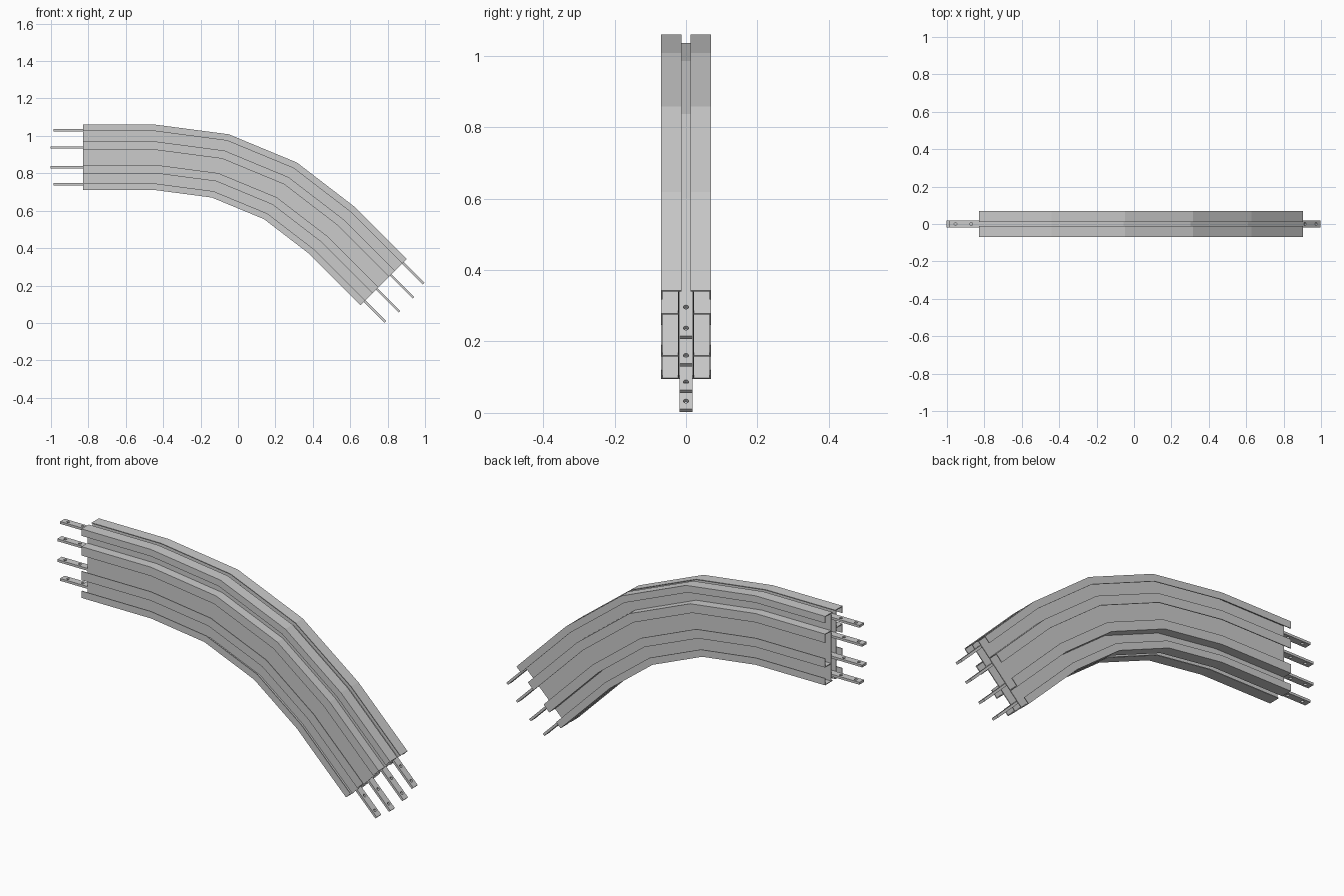
import bpy, bmesh
from math import radians, sin, cos
from mathutils import Vector, Matrix

if "Cube" in bpy.data.objects:
    bpy.data.objects.remove(bpy.data.objects["Cube"])

CX, CZ = -0.44, -0.449      # bend centre
MID = 0.885 - CZ            # radius of the casing centre line
BEND = 45


def point(angle, along, r, y):
    """Point at radius r on the bend, pushed 'along' the local tangent."""
    a = radians(angle)
    return Vector((CX + r * sin(a) + along * cos(a), y,
                   CZ + r * cos(a) - along * sin(a)))


def sweep(name, section, straight):
    """Sweep a closed (y, radius) section: straight, 3-step bend, straight."""
    stations = [(0, -straight), (0, 0), (15, 0), (30, 0), (BEND, 0), (BEND, straight)]
    bm = bmesh.new()
    rings = [[bm.verts.new(point(a, s, r, y)) for y, r in section] for a, s in stations]
    n = len(section)
    for r0, r1 in zip(rings, rings[1:]):
        for i in range(n):
            j = (i + 1) % n
            bm.faces.new((r0[i], r0[j], r1[j], r1[i]))
    bm.faces.new(rings[0])
    bm.faces.new(rings[-1][::-1])
    bmesh.ops.recalc_face_normals(bm, faces=bm.faces)
    me = bpy.data.meshes.new(name)
    bm.to_mesh(me)
    bm.free()
    ob = bpy.data.objects.new(name, me)
    bpy.context.collection.objects.link(ob)
    return ob


# Casing sides: thin web with four lipped flanges, mirrored front to back
half = [(.019, .171), (.012, .171), (.012, .175), (.07, .175), (.07, .14),
        (.066, .14), (.066, .171), (.023, .171), (.023, .085), (.07, .085),
        (.07, .04), (.066, .04), (.066, .081), (.023, .081)]
outline = half + [(y, -d) for y, d in reversed(half)]
for name, side in (("casing_back", 1), ("casing_front", -1)):
    sweep(name, [(side * y, MID + d) for y, d in outline], 0.39)

# Conductor bars with two bolt holes at each end
W, T = 0.018, 0.006
for i, (z, end) in enumerate([(1.03, .546), (.938, .562), (.833, .562), (.741, .546)]):
    r = z - CZ
    bar = sweep(f"conductor_bar_{i + 1}",
                [(-W, r - T), (W, r - T), (W, r + T), (-W, r + T)], end)
    bm = bmesh.new()
    for angle, sign in ((0, -1), (BEND, 1)):
        for inset in (0.032, 0.115):
            m = (Matrix.Translation(point(angle, sign * (end - inset), r, 0))
                 @ Matrix.Rotation(radians(angle), 4, 'Y'))
            bmesh.ops.create_cone(bm, cap_ends=True, segments=12, radius1=0.0075,
                                  radius2=0.0075, depth=0.04, matrix=m)
    me = bpy.data.meshes.new("hole_cutter")
    bm.to_mesh(me)
    bm.free()
    cutter = bpy.data.objects.new("hole_cutter", me)
    cutter.hide_render = True
    bpy.context.collection.objects.link(cutter)
    mod = bar.modifiers.new("holes", 'BOOLEAN')
    mod.operation, mod.solver, mod.object = 'DIFFERENCE', 'EXACT', cutter
    bpy.context.view_layer.objects.active = bar
    bpy.ops.object.modifier_apply(modifier=mod.name)
    bpy.data.objects.remove(cutter)
